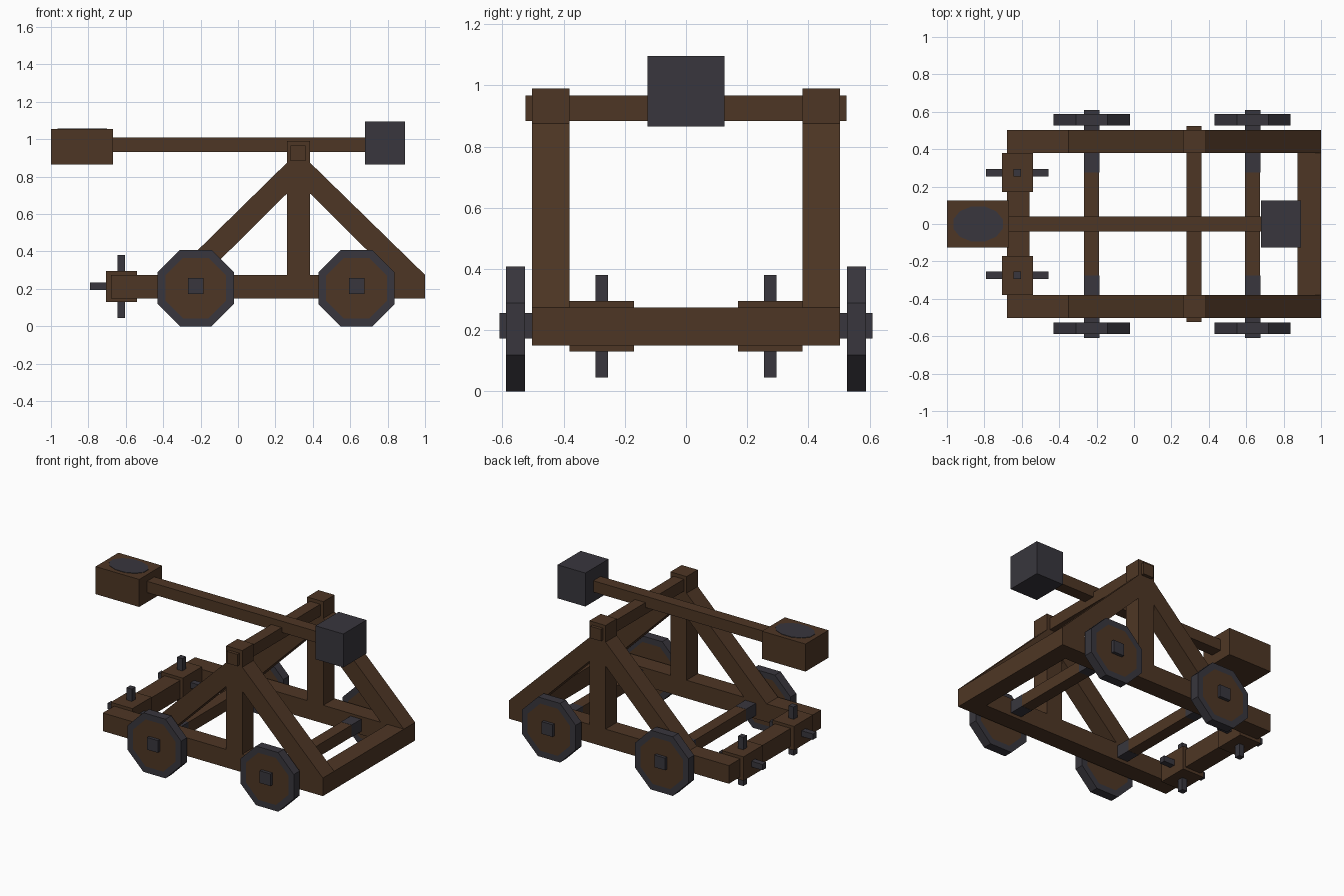
import bpy, bmesh, math
from mathutils import Matrix

if "Cube" in bpy.data.objects:
    bpy.data.objects.remove(bpy.data.objects["Cube"], do_unlink=True)


def make_material(name, rgb):
    m = bpy.data.materials.new(name)
    m.use_nodes = True
    m.diffuse_color = (*rgb, 1)
    bsdf = m.node_tree.nodes["Principled BSDF"]
    bsdf.inputs["Base Color"].default_value = (*rgb, 1)
    bsdf.inputs["Roughness"].default_value = 0.9
    return m


WOOD = make_material("brown wood", (0.076, 0.037, 0.018))
IRON = make_material("dark iron", (0.040, 0.037, 0.047))


def finish(name, bm, *mats):
    bmesh.ops.recalc_face_normals(bm, faces=bm.faces)
    me = bpy.data.meshes.new(name)
    bm.to_mesh(me)
    bm.free()
    for m in mats:
        me.materials.append(m)
    ob = bpy.data.objects.new(name, me)
    bpy.context.collection.objects.link(ob)
    return ob


def box(name, mat, x, y, z):
    """Box from (min, max) ranges on each axis."""
    bm = bmesh.new()
    bmesh.ops.create_cube(bm, size=1)
    for v in bm.verts:
        for i, (lo, hi) in enumerate((x, y, z)):
            v.co[i] = lo if v.co[i] < 0 else hi
    return finish(name, bm, mat)


def span(centre, half):
    return (centre - half, centre + half)


def side_range(s, a, b):
    return tuple(sorted((s * a, s * b)))


def brace(name, points, y):
    """Slanted beam: an xz profile extruded along y."""
    bm = bmesh.new()
    face = bm.faces.new([bm.verts.new((px, y[0], pz)) for px, pz in points])
    ext = bmesh.ops.extrude_face_region(bm, geom=[face])
    for v in ext["geom"]:
        if isinstance(v, bmesh.types.BMVert):
            v.co.y = y[1]
    return finish(name, bm, WOOD)


def wheel(name, cx, cy):
    """Octagonal iron rim with wooden faces inset on both sides."""
    bm = bmesh.new()
    r = 0.204 / math.cos(math.pi / 8)
    rot = Matrix.Rotation(math.pi / 2, 4, "X") @ Matrix.Rotation(math.pi / 8, 4, "Z")
    bmesh.ops.create_cone(bm, cap_ends=True, segments=8, radius1=r, radius2=r, depth=0.063,
                          matrix=Matrix.Translation((cx, cy, 0.204)) @ rot)
    caps = [f for f in bm.faces if len(f.verts) == 8]
    bmesh.ops.inset_individual(bm, faces=caps, thickness=0.045)
    for f in bm.faces:
        f.material_index = 1 if len(f.verts) == 8 else 0
    return finish(name, bm, IRON, WOOD)


# Base frame cross beams
RAIL_Z = (0.15, 0.275)
box("loading_end_beam", WOOD, (-0.68, -0.56), (-0.38, 0.38), RAIL_Z)
box("weight_end_beam", WOOD, (0.875, 1.0), (-0.38, 0.38), RAIL_Z)

# Axles: wood in the middle, iron towards the wheels
AXLES = {"rear": -0.226, "fore": 0.634}
for label, ax in AXLES.items():
    box(f"{label}_axle", WOOD, span(ax, 0.04), (-0.275, 0.275), (0.174, 0.256))

for s, side in ((1, "left"), (-1, "right")):
    beam_y = side_range(s, 0.38, 0.503)
    # Side rail, upright post and its two braces
    box(f"{side}_rail", WOOD, (-0.68, 1.0), beam_y, RAIL_Z)
    box(f"{side}_post", WOOD, (0.262, 0.385), beam_y, (0.275, 0.99))
    brace(f"{side}_rear_brace",
          [(-0.35, 0.275), (-0.177, 0.275), (0.262, 0.71), (0.262, 0.875)], beam_y)
    brace(f"{side}_fore_brace",
          [(1.0, 0.275), (0.824, 0.275), (0.385, 0.71), (0.385, 0.875)], beam_y)

    # Wheels and iron axle ends
    for label, ax in AXLES.items():
        box(f"{side}_{label}_axle_end", IRON, span(ax, 0.041),
            side_range(s, 0.275, 0.61), (0.173, 0.257))
        wheel(f"{side}_{label}_wheel", ax, s * 0.557)

    # Winch block with crossed iron pins
    box(f"{side}_winch_block", WOOD, (-0.705, -0.54), side_range(s, 0.17, 0.38), (0.13, 0.295))
    box(f"{side}_upright_pin", IRON, span(-0.624, 0.02), span(s * 0.275, 0.02), (0.045, 0.38))
    box(f"{side}_level_pin", IRON, (-0.79, -0.458), span(s * 0.275, 0.02), (0.193, 0.233))

# Pivot bar, throwing arm, bucket and counterweight
box("pivot_bar", WOOD, (0.282, 0.362), (-0.525, 0.525), (0.884, 0.966))
box("throwing_arm", WOOD, (-0.667, 0.68), (-0.04, 0.04), (0.932, 1.01))
box("bucket", WOOD, (-1.0, -0.667), (-0.125, 0.125), (0.865, 1.055))
box("counterweight", IRON, (0.68, 0.892), (-0.126, 0.126), (0.865, 1.096))

# Dark bowl on the bucket top
bm = bmesh.new()
bmesh.ops.create_cone(bm, cap_ends=True, segments=12, radius1=1, radius2=1, depth=0.006,
                      matrix=Matrix.Translation((-0.834, 0, 1.055))
                      @ Matrix.Diagonal((0.137, 0.097, 1, 1))
                      @ Matrix.Rotation(math.pi / 12, 4, "Z"))
finish("bucket_bowl", bm, IRON)
